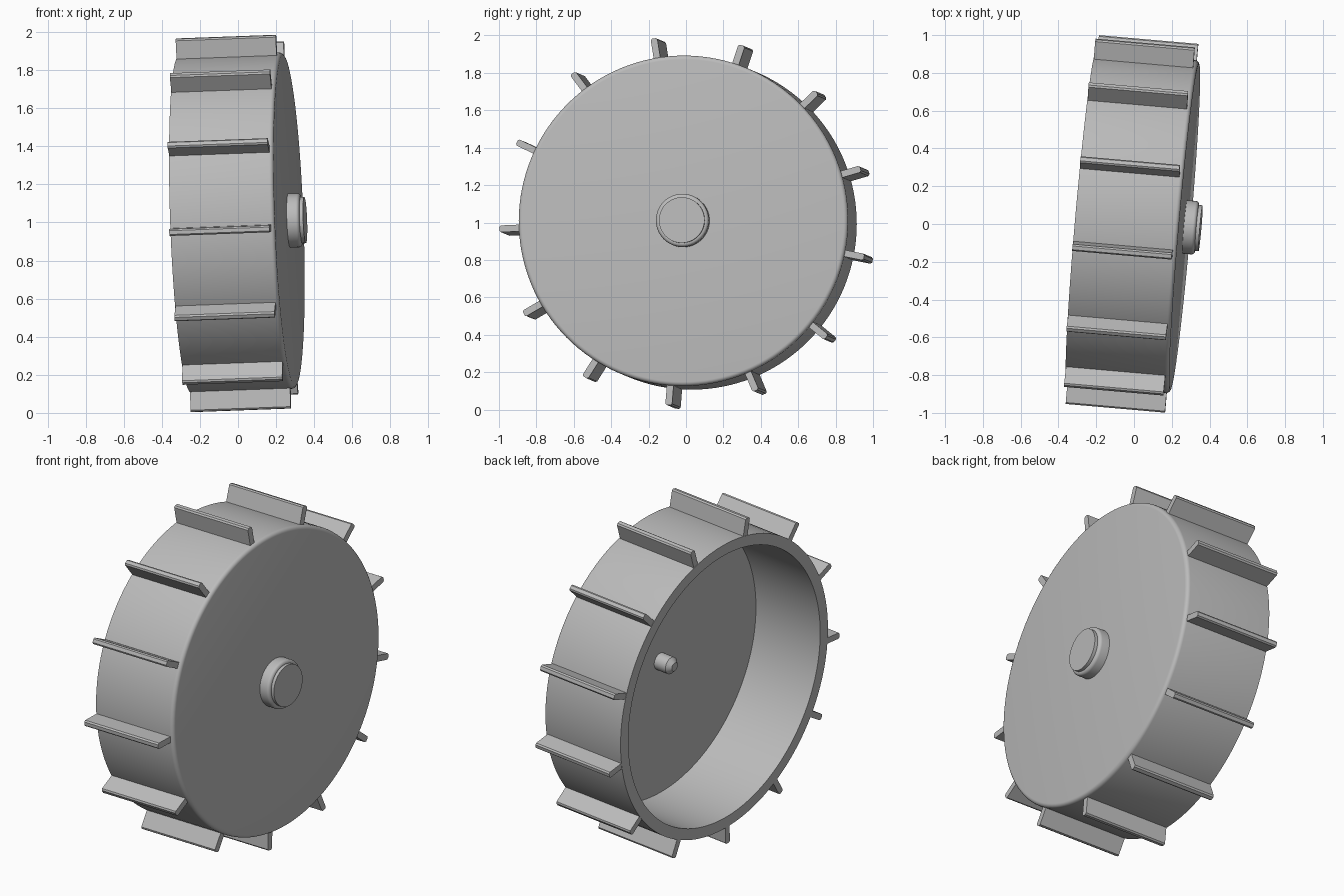
import bpy, bmesh
from math import pi, sin, cos, radians
from mathutils import Matrix, Vector

cube = bpy.data.objects.get("Cube")
if cube:
    bpy.data.objects.remove(cube, do_unlink=True)

GREY = (0.5, 0.5, 0.5, 1)
mat = bpy.data.materials.new("plain grey")
mat.use_nodes = True
mat.diffuse_color = GREY
mat.node_tree.nodes["Principled BSDF"].inputs["Base Color"].default_value = GREY

# Axle runs along local x; the whole wheel leans slightly
TILT = (Matrix.Translation((0, 0.008, 1.0))
        @ Matrix.Rotation(radians(-5), 4, 'Z')
        @ Matrix.Rotation(radians(-2.1), 4, 'Y'))
RADIUS, BACK, FLOOR, FACE = 0.884, -0.28, 0.18, 0.27


def finish(name, bm, matrix):
    bmesh.ops.recalc_face_normals(bm, faces=bm.faces)
    mesh = bpy.data.meshes.new(name)
    bm.to_mesh(mesh)
    bm.free()
    mesh.materials.append(mat)
    obj = bpy.data.objects.new(name, mesh)
    bpy.context.collection.objects.link(obj)
    obj.matrix_world = matrix
    bpy.ops.object.select_all(action='DESELECT')
    obj.select_set(True)
    bpy.context.view_layer.objects.active = obj
    bpy.ops.object.shade_smooth_by_angle(angle=radians(30))
    return obj


def lathe(name, profile, steps):
    """Spin (axial, radius) points about the axle."""
    bm = bmesh.new()
    verts = [bm.verts.new((a, 0, r)) for a, r in profile]
    edges = [bm.edges.new(pair) for pair in zip(verts, verts[1:])]
    bmesh.ops.spin(bm, geom=verts + edges, cent=(0, 0, 0), axis=(1, 0, 0),
                   angle=2 * pi, steps=steps)
    bmesh.ops.remove_doubles(bm, verts=bm.verts, dist=0.0002)
    return finish(name, bm, TILT)


def fillet(a, r, size, count=5):
    """Rounded outer corner at axial position a and radius r."""
    return [(a - size + size * sin(t), r - size + size * cos(t))
            for t in (i * pi / 2 / count for i in range(count + 1))]


# Open drum with a thick closed end
lathe("drum", [(FLOOR, 0), (FLOOR, 0.818), (BACK, 0.818), (BACK, RADIUS)]
      + fillet(FACE, RADIUS, 0.022) + [(FACE, 0)], 128)

# Outer hub with rounded shoulder and raised cap
lathe("hub", [(0.25, 0), (0.25, 0.142)] + fillet(0.335, 0.142, 0.018)
      + [(0.335, 0.122), (0.354, 0.122), (0.354, 0)], 64)

# Inner axle stub with chamfered end
lathe("axle_stub", [(FLOOR + 0.01, 0), (FLOOR + 0.01, 0.05), (0.1, 0.05),
                    (0.075, 0.025), (0.075, 0)], 48)

# Paddles around the rim, chamfered along their outer edges
COUNT, INNER, OUTER, THICK = 13, 0.86, 0.989, 0.036
START, END = -0.278, 0.25
for i in range(COUNT):
    bm = bmesh.new()
    bmesh.ops.create_cube(bm, size=1)
    bmesh.ops.scale(bm, vec=(END - START, OUTER - INNER, THICK), verts=bm.verts)
    bmesh.ops.translate(bm, verts=bm.verts,
                        vec=Vector(((START + END) / 2, (INNER + OUTER) / 2, 0)))
    tips = [e for e in bm.edges
            if all(v.co.y > OUTER - 0.001 for v in e.verts)
            and abs(e.verts[0].co.x - e.verts[1].co.x) > 0.1]
    bmesh.ops.bevel(bm, geom=tips, offset=0.008, segments=1, affect='EDGES')
    angle = radians(182.5) + i * 2 * pi / COUNT
    finish(f"paddle_{i + 1}", bm, TILT @ Matrix.Rotation(angle, 4, 'X'))
